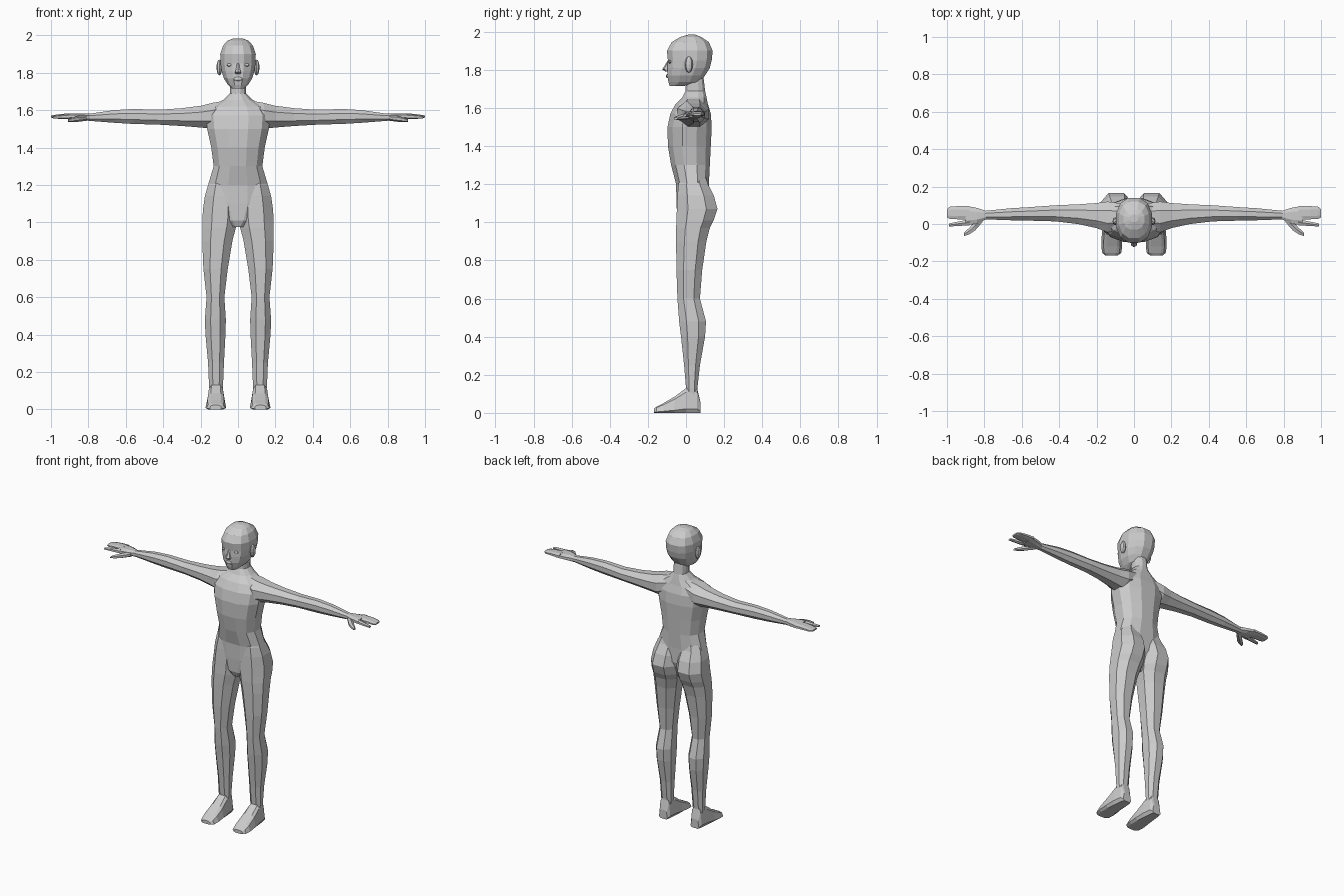
import bpy, bmesh, math
from mathutils import Vector

skin = bpy.data.materials.new("grey skin")
skin.diffuse_color = (0.6, 0.6, 0.6, 1)


def finish(name, bm, mirror):
    bmesh.ops.recalc_face_normals(bm, faces=bm.faces)
    mesh = bpy.data.meshes.new(name)
    bm.to_mesh(mesh)
    bm.free()
    mesh.materials.append(skin)
    ob = bpy.data.objects.new(name, mesh)
    bpy.context.collection.objects.link(ob)
    if mirror:
        mod = ob.modifiers.new("mirror", 'MIRROR')
        mod.use_mirror_merge = False
    return ob


def loft(name, axis, rings, sides=8, power=1.0, taper=0.0, mirror=True):
    """Each ring is (position along axis, a0, a1, b0, b1); a, b are the other two axes."""
    bm = bmesh.new()
    top = math.cos(math.pi / sides)
    loops = []
    for t, a0, a1, b0, b1 in rings:
        loop = []
        for i in range(sides):
            ang = (i + 0.5) * 2 * math.pi / sides
            u, v = math.cos(ang) / top, math.sin(ang) / top
            u = math.copysign(abs(u) ** power, u)
            v = math.copysign(abs(v) ** power, v)
            u *= 1 - taper * (v + 1) / 2
            a = (a0 + a1) / 2 + u * (a1 - a0) / 2
            b = (b0 + b1) / 2 + v * (b1 - b0) / 2
            co = {'x': (t, a, b), 'y': (a, t, b), 'z': (a, b, t)}[axis]
            loop.append(bm.verts.new(co))
        loops.append(loop)
    for lo, hi in zip(loops, loops[1:]):
        for i in range(sides):
            j = (i + 1) % sides
            bm.faces.new((lo[i], lo[j], hi[j], hi[i]))
    bm.faces.new(loops[0])
    bm.faces.new(loops[-1])
    return finish(name, bm, mirror)


def blob(name, centre, size, mirror=True):
    bm = bmesh.new()
    bmesh.ops.create_uvsphere(bm, u_segments=8, v_segments=6, radius=1)
    for v in bm.verts:
        v.co = Vector(centre) + Vector(c * s for c, s in zip(v.co, size))
    return finish(name, bm, mirror)


def upright(rows):
    """Rows of (z, half width, front, back) centred on x = 0."""
    return [(z, -w, w, f, b) for z, w, f, b in rows]


# Torso and neck
loft("torso", 'z', upright([
    (0.975, 0.035, -0.03, 0.06), (1.01, 0.09, -0.045, 0.09),
    (1.10, 0.155, -0.05, 0.12), (1.20, 0.16, -0.052, 0.12),
    (1.30, 0.13, -0.078, 0.125), (1.40, 0.143, -0.095, 0.13),
    (1.50, 0.165, -0.097, 0.135), (1.57, 0.172, -0.082, 0.13),
    (1.62, 0.14, -0.055, 0.115), (1.655, 0.078, -0.02, 0.108),
    (1.69, 0.043, -0.002, 0.10), (1.76, 0.043, 0.0, 0.092)]),
    sides=12, power=0.85, mirror=False)

# Head
loft("head", 'z', upright([
    (1.715, 0.032, -0.085, -0.01), (1.735, 0.054, -0.092, 0.075),
    (1.77, 0.076, -0.098, 0.10), (1.81, 0.088, -0.098, 0.125),
    (1.85, 0.094, -0.095, 0.135), (1.90, 0.095, -0.10, 0.14),
    (1.945, 0.08, -0.075, 0.12), (1.972, 0.055, -0.03, 0.08),
    (1.984, 0.022, 0.01, 0.05)]),
    sides=12, power=0.85, mirror=False)

# Face details
loft("nose", 'z', upright([
    (1.792, 0.014, -0.108, -0.085), (1.803, 0.016, -0.122, -0.085),
    (1.825, 0.009, -0.108, -0.085), (1.85, 0.006, -0.096, -0.085)]),
    sides=6, mirror=False)
blob("lips", (0, -0.096, 1.767), (0.026, 0.009, 0.011), mirror=False)
blob("eye", (0.042, -0.083, 1.842), (0.02, 0.010, 0.009))
blob("ear", (0.100, 0.015, 1.828), (0.015, 0.021, 0.043))

# Legs, including hips and buttocks
loft("leg", 'z', [
    (0.09, 0.083, 0.152, 0.0, 0.06), (0.13, 0.08, 0.155, 0.0, 0.06),
    (0.25, 0.075, 0.16, -0.01, 0.073), (0.40, 0.067, 0.174, -0.026, 0.10),
    (0.48, 0.065, 0.177, -0.036, 0.105), (0.60, 0.073, 0.168, -0.045, 0.073),
    (0.75, 0.055, 0.185, -0.05, 0.085), (0.90, 0.03, 0.191, -0.052, 0.107),
    (0.97, 0.012, 0.191, -0.052, 0.125), (1.01, 0.004, 0.191, -0.05, 0.145),
    (1.07, 0.002, 0.187, -0.048, 0.165), (1.14, 0.002, 0.177, -0.045, 0.146),
    (1.20, 0.01, 0.16, -0.04, 0.115), (1.25, 0.03, 0.13, -0.02, 0.10)],
    power=0.9)

# Feet
loft("foot", 'y', [
    (0.075, 0.085, 0.15, 0, 0.06), (0.058, 0.075, 0.16, 0, 0.13),
    (0.0, 0.068, 0.168, 0, 0.13), (-0.06, 0.062, 0.175, 0, 0.085),
    (-0.12, 0.06, 0.178, 0, 0.05), (-0.155, 0.066, 0.172, 0, 0.032),
    (-0.168, 0.085, 0.155, 0, 0.022)], power=0.45, taper=0.3)

# Arms
loft("arm", 'x', [
    (0.07, -0.03, 0.11, 1.53, 1.65), (0.14, -0.045, 0.12, 1.50, 1.638),
    (0.20, -0.022, 0.112, 1.507, 1.623), (0.30, 0.0, 0.105, 1.515, 1.61),
    (0.42, 0.014, 0.10, 1.522, 1.602), (0.56, 0.018, 0.09, 1.526, 1.606),
    (0.66, 0.02, 0.084, 1.532, 1.60), (0.80, 0.025, 0.07, 1.543, 1.58)])

# Hands: palm, joined outer fingers, index finger, thumb
loft("palm", 'x', [
    (0.79, 0.025, 0.07, 1.543, 1.58), (0.84, 0.002, 0.086, 1.547, 1.583),
    (0.90, -0.008, 0.097, 1.553, 1.582)], power=0.8)
loft("outer_fingers", 'x', [
    (0.88, 0.022, 0.097, 1.554, 1.583), (0.94, 0.025, 0.096, 1.556, 1.58),
    (0.985, 0.028, 0.092, 1.557, 1.574), (1.0, 0.035, 0.08, 1.56, 1.57)],
    power=0.8)
loft("index_finger", 'x', [
    (0.88, -0.008, 0.025, 1.554, 1.58), (0.94, -0.01, 0.013, 1.554, 1.574),
    (0.988, -0.014, 0.003, 1.556, 1.568)], sides=6)
loft("thumb", 'x', [
    (0.81, 0.01, 0.04, 1.545, 1.57), (0.85, -0.035, 0.015, 1.54, 1.568),
    (0.88, -0.055, -0.02, 1.538, 1.56), (0.908, -0.064, -0.045, 1.538, 1.55)],
    sides=6)
